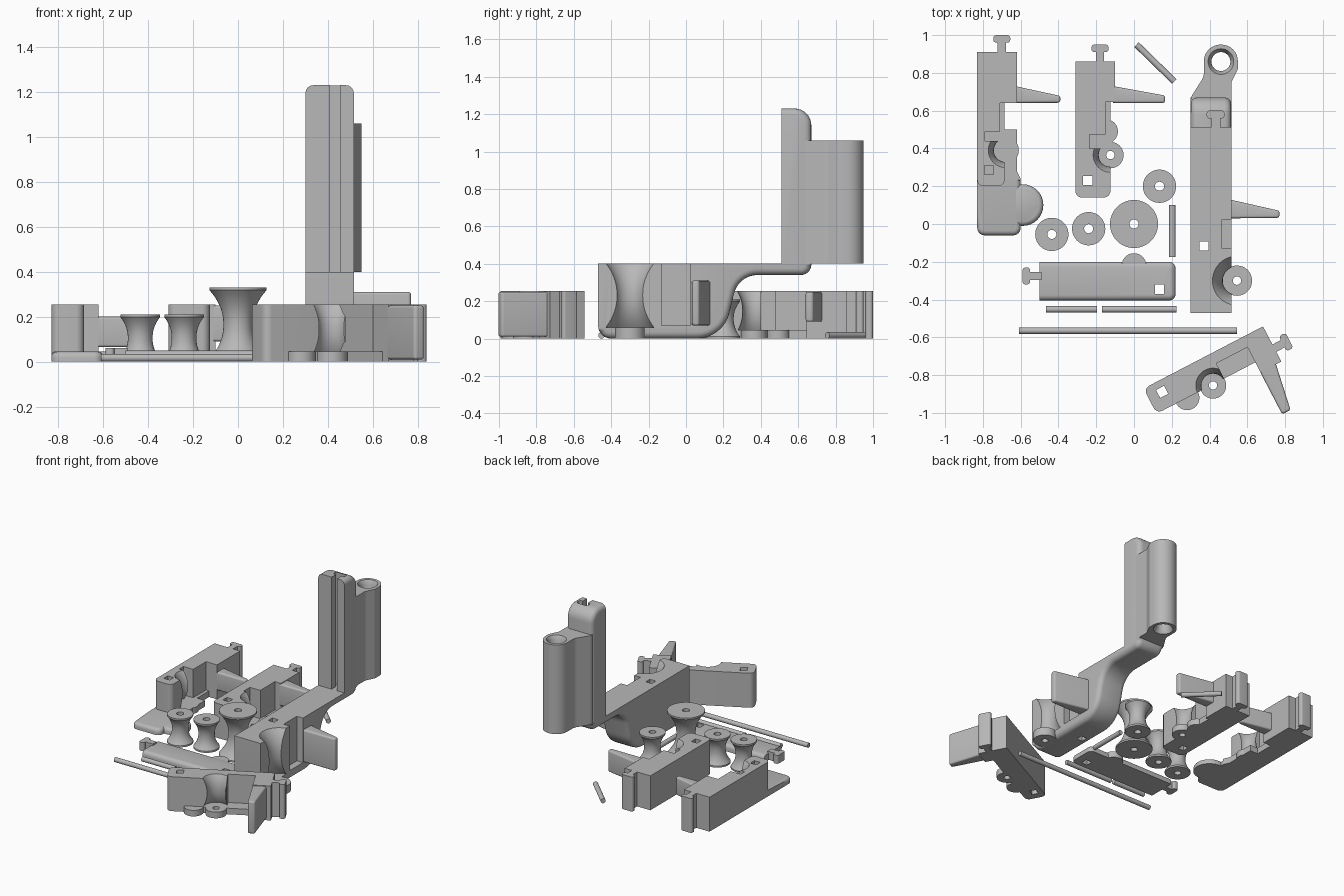
import bpy, bmesh, math
from mathutils import Matrix, Vector

if "Cube" in bpy.data.objects:
    bpy.data.objects.remove(bpy.data.objects["Cube"])

grey = bpy.data.materials.new("plastic grey")
grey.use_nodes = True
grey.diffuse_color = (0.48, 0.48, 0.48, 1)
grey.node_tree.nodes["Principled BSDF"].inputs["Base Color"].default_value = grey.diffuse_color

I = Matrix()
SIDE = Matrix(((0, 0, 1, 0), (1, 0, 0, 0), (0, 1, 0, 0), (0, 0, 0, 1)))  # profile (y, z) extruded along x


def finish(name, bm, M):
    bmesh.ops.recalc_face_normals(bm, faces=bm.faces[:])
    bm.transform(M)
    me = bpy.data.meshes.new(name)
    bm.to_mesh(me)
    bm.free()
    me.materials.append(grey)
    ob = bpy.data.objects.new(name, me)
    bpy.context.collection.objects.link(ob)
    return ob


def rounded(pts, n=8):
    """Polygon whose corners (x, y, radius) are replaced by arcs."""
    out = []
    for i, p in enumerate(pts):
        c = Vector(p[:2])
        if len(p) < 3:
            out.append(c)
            continue
        a = (Vector(pts[i - 1][:2]) - c).normalized()
        b = (Vector(pts[(i + 1) % len(pts)][:2]) - c).normalized()
        half = a.angle(b) / 2
        mid = c + (a + b).normalized() * p[2] / math.sin(half)
        start = c + a * p[2] / math.tan(half) - mid
        turn = math.pi - 2 * half
        if a.cross(b) > 0:
            turn = -turn
        for k in range(n + 1):
            out.append(mid + Matrix.Rotation(turn * k / n, 2) @ start)
    return out


def slab(name, pts, z0, z1, M=I, soft=0, rule=None):
    """Extruded outline; rim edges passing the rule get rounded."""
    bm = bmesh.new()
    f = bm.faces.new([bm.verts.new((p.x, p.y, z0)) for p in rounded(pts)])
    ext = bmesh.ops.extrude_face_region(bm, geom=[f])["geom"]
    bmesh.ops.translate(bm, vec=(0, 0, z1 - z0), verts=[v for v in ext if isinstance(v, bmesh.types.BMVert)])
    bmesh.ops.recalc_face_normals(bm, faces=bm.faces[:])
    if soft:
        rim = [e for e in bm.edges if abs(e.verts[0].co.z - e.verts[1].co.z) < 1e-5
               and (rule is None or rule((e.verts[0].co + e.verts[1].co) / 2))]
        bmesh.ops.bevel(bm, geom=rim, offset=soft, segments=4, profile=0.5, affect='EDGES', clamp_overlap=False)
    return finish(name, bm, M)


def box(name, x0, x1, y0, y1, z0, z1, M=I):
    return slab(name, [(x0, y0), (x1, y0), (x1, y1), (x0, y1)], z0, z1, M)


def lathe(name, prof, x, y, M=I):
    bm = bmesh.new()
    vs = [bm.verts.new((r, 0, z)) for r, z in prof]
    es = [bm.edges.new(p) for p in zip(vs, vs[1:])]
    bmesh.ops.spin(bm, geom=vs + es, cent=(0, 0, 0), axis=(0, 0, 1), angle=math.tau, steps=48)
    bmesh.ops.remove_doubles(bm, verts=bm.verts[:], dist=1e-5)
    return finish(name, bm, M @ Matrix.Translation((x, y, 0)))


def disc(name, x, y, r, z1, M=I, hole=0):
    prof = [(hole, 0), (r, 0), (r, z1), (hole, z1)]
    return lathe(name, prof + prof[:1] if hole else prof, x, y, M)


def spool_curve(r, waist, z0, z1):
    us = [k / 12 - 1 for k in range(25)]
    return [(waist + (r - waist) * abs(u) ** 2.2, (z0 + z1) / 2 + u * (z1 - z0) / 2) for u in us]


def cut(ob, *cutters):
    bpy.context.view_layer.objects.active = ob
    for c in cutters:
        m = ob.modifiers.new("cut", 'BOOLEAN')
        m.operation, m.object, m.solver = 'DIFFERENCE', c, 'EXACT'
        bpy.ops.object.modifier_apply(modifier=m.name)


def drop(*obs):
    for o in obs:
        bpy.data.objects.remove(o)


def tee(name, z0, z1, M):
    """T-shaped key pointing along +y."""
    r, s, h = 0.016, 0.022, 0.045
    return slab(name, [(-s, -0.01), (s, -0.01), (s, 0.05), (h, 0.05, r), (h, 0.09, r),
                       (-h, 0.09, r), (-h, 0.05, r), (-s, 0.05)], z0, z1, M)


def wedge(name, x0, x1, base, tip, z0, z1, M=I):
    return slab(name, [(x0, base[0]), (x1, tip[0], 0.015), (x1, tip[1], 0.015), (x0, base[1])],
                z0, z1, M, 0.012, lambda c: c.x > x0 + 0.01)


H, FLOOR, PIN = 0.255, 0.045, 0.022


def finger(name, M, length, low_w, steps, pin, hole, fin, bump=None):
    """Finger segment; origin at the top left corner, running toward -y."""
    w = 0.21
    (a, n0), (b, n1), n2 = steps
    end = [(low_w, -length, 0.035), (0, -length, 0.035)]
    tall = slab(name + "_body", [(0, 0), (w, 0), (w, n0), (a, n0), (a, n1), (b, n1), (b, n2), (low_w, n2)] + end,
                FLOOR, H, M)
    base = slab(name + "_floor", [(0, 0), (w, 0), (w, n0), (low_w, n0)] + end, 0, FLOOR, M)
    curve = [(0, FLOOR - 0.01)] + spool_curve(0.093, 0.062, FLOOR - 0.01, H + 0.003) + [(0, H + 0.003)]
    socket = lathe("socket_cutter", curve, *pin, M)
    q = 0.024
    square = box("square_cutter", hole[0] - q, hole[0] + q, hole[1] - q, hole[1] + q, -0.1, 0.5, M)
    bore = disc("bore_cutter", *pin, PIN, 0.2, M @ Matrix.Translation((0, 0, -0.1)))
    cut(tall, socket, square)
    cut(base, square, bore)
    drop(socket, square, bore)
    disc(name + "_pin_plate", *pin, 0.07, FLOOR, M, PIN)
    if bump:
        disc(name + "_bump", *bump, 0.065, FLOOR, M)
    tee(name + "_key", 0, H, M @ Matrix.Translation((0.13, 0, 0)))
    wedge(name + "_fin", w - 0.01, *fin, M)


# Three finger segments
finger("left_finger", Matrix.Translation((-0.83, 0.91, 0)), 0.71, 0.145,
       ((0.12, -0.27), (0.04, -0.42), -0.47), (0.15, -0.52), (0.063, -0.625),
       (0.44, (-0.18, -0.27), (-0.232, -0.268), 0.065, 0.2))
finger("middle_finger", Matrix.Translation((-0.31, 0.86, 0)), 0.72, 0.185,
       ((0.16, -0.215), (0.075, -0.385), -0.46), (0.185, -0.495), (0.065, -0.63),
       (0.475, (-0.13, -0.22), (-0.18, -0.22), 0.09, 0.25), (0.16, -0.37))
finger("front_finger", Matrix.Translation((0.683, -0.542, 0)) @ Matrix.Rotation(math.radians(-62.5), 4, 'Z'),
       0.713, 0.15, ((0.06, -0.124), (0.06, -0.28), -0.31), (0.155, -0.379), (0.061, -0.634),
       (0.46, (-0.03, -0.125), (-0.075, -0.125), 0.01, 0.25), (0.15, -0.531))

# Rounded foot of the left finger
top_rim = lambda c: c.z > 0.04
slab("foot", [(-0.83, 0.5), (-0.83, -0.06, 0.04), (-0.60, -0.06, 0.04), (-0.60, 0.24, 0.04), (-0.62, 0.28), (-0.62, 0.5)],
     0, FLOOR, soft=0.025, rule=lambda c: c.z > 0.04 and c.y < 0.2)
r = 0.11
slab("foot_lobe", [(-0.59 + sx * r, 0.10 + sy * r, r - 0.001) for sx, sy in ((-1, -1), (1, -1), (1, 1), (-1, 1))],
     0, FLOOR, soft=0.025, rule=top_rim)

# Large finger with curved belly
X0, X1 = 0.30, 0.515
arm = slab("arm", [(-0.47, 0.4), (-0.47, 0, 0.07), (0.2, 0, 0.18), (0.28, 0.34, 0.13), (0.67, 0.34, 0.055), (0.67, 0.4)],
           X0, X1, SIDE, 0.035, lambda c: c.y < 0.395 and c.x > -0.465)
curve = [(0, 0.06)] + spool_curve(0.132, 0.075, 0.06, 0.403) + [(0, 0.403)]
tools = [lathe("socket_cutter", curve, 0.545, -0.30),
         box("notch_cutter", 0.465, 0.6, -0.13, 0.025, 0.07, 0.5),
         box("square_cutter", 0.346, 0.394, -0.14, -0.092, -0.1, 0.6),
         lathe("bore_cutter", [(0, -0.1), (PIN, -0.1), (PIN, 0.2), (0, 0.2)], 0.545, -0.30)]
cut(arm, *tools)
drop(*tools)
disc("arm_pin_plate", 0.545, -0.30, 0.08, 0.06, hole=PIN)
wedge("arm_fin", X1 - 0.01, 0.77, (0.13, 0.03), (0.07, 0.032), 0.07, 0.31)

# Upright with T slot, and the sleeve behind it
tower = slab("tower", [(0.51, 0.4), (0.67, 0.4), (0.67, 1.23, 0.09), (0.51, 1.23)],
             X0, X1, SIDE, 0.035, lambda c: c.x > 0.515 and c.y > 0.45)
slot = tee("slot_cutter", 0.4, 1.4, Matrix.Translation((0.432, 0.51, 0)))
cut(tower, slot)
drop(slot)
sleeve = slab("sleeve", [(0.335, 0.6), (X0, 0.67, 0.03), (0.37, 0.78, 0.08), (0.37, 0.95, 0.088), (0.55, 0.95, 0.088),
                         (0.55, 0.82, 0.04), (X1, 0.75, 0.05), (X1, 0.6)], 0.4, 1.06)
bore = lathe("bore_cutter", [(0, 0.3), (0.08, 0.38), (0.05, 0.43), (0.05, 1.03), (0.08, 1.08), (0, 1.1)], 0.46, 0.86)
cut(sleeve, bore)
drop(bore)

# Spools
for name, x, y, r, waist, h in (("left_spool", -0.435, -0.055, 0.088, 0.055, 0.21),
                                ("middle_spool", -0.24, -0.025, 0.088, 0.055, 0.21),
                                ("rear_spool", 0.135, 0.2, 0.088, 0.055, 0.21),
                                ("large_spool", 0, 0, 0.127, 0.065, 0.33)):
    t = 0.012
    lathe(name, [(0.024, 0), (r, 0)] + spool_curve(r, waist, t, h - t) + [(r, h), (0.024, h), (0.024, 0)], x, y)

# Flat cover bar
bar = slab("cover_bar", [(-0.5, -0.405), (0.22, -0.405, 0.035), (0.22, -0.2, 0.035), (-0.5, -0.2)],
           0, 0.05, soft=0.028, rule=lambda c: c.z > 0.04 and c.x > -0.49)
square = box("square_cutter", 0.111, 0.159, -0.37, -0.32, -0.1, 0.2)
cut(bar, square)
drop(square)
disc("cover_bump", 0, -0.22, 0.065, 0.045)
tee("cover_key", 0, 0.062, Matrix.Translation((-0.5, -0.275, 0)) @ Matrix.Rotation(math.pi / 2, 4, 'Z'))

# Loose rods lying on the ground
for name, a, b in (("rear_rod", (0.013, 0.95), (0.213, 0.755)), ("side_rod", (0.203, 0.1), (0.203, -0.175)),
                   ("short_rod", (-0.465, -0.452), (-0.195, -0.452)), ("medium_rod", (-0.17, -0.452), (0.225, -0.452)),
                   ("long_rod", (-0.61, -0.565), (0.545, -0.565))):
    a, b = Vector((*a, 0.017)), Vector((*b, 0.017))
    turn = (b - a).to_track_quat('Z', 'Y').to_matrix().to_4x4()
    disc(name, 0, 0, 0.017, (b - a).length, Matrix.Translation(a) @ turn)

# Smooth curved surfaces, keep corners sharp
bpy.ops.object.select_all(action='DESELECT')
for ob in bpy.context.collection.objects:
    if ob.type == 'MESH' and grey.name in ob.data.materials:
        ob.select_set(True)
        bpy.context.view_layer.objects.active = ob
bpy.ops.object.shade_smooth_by_angle(angle=math.radians(32))
